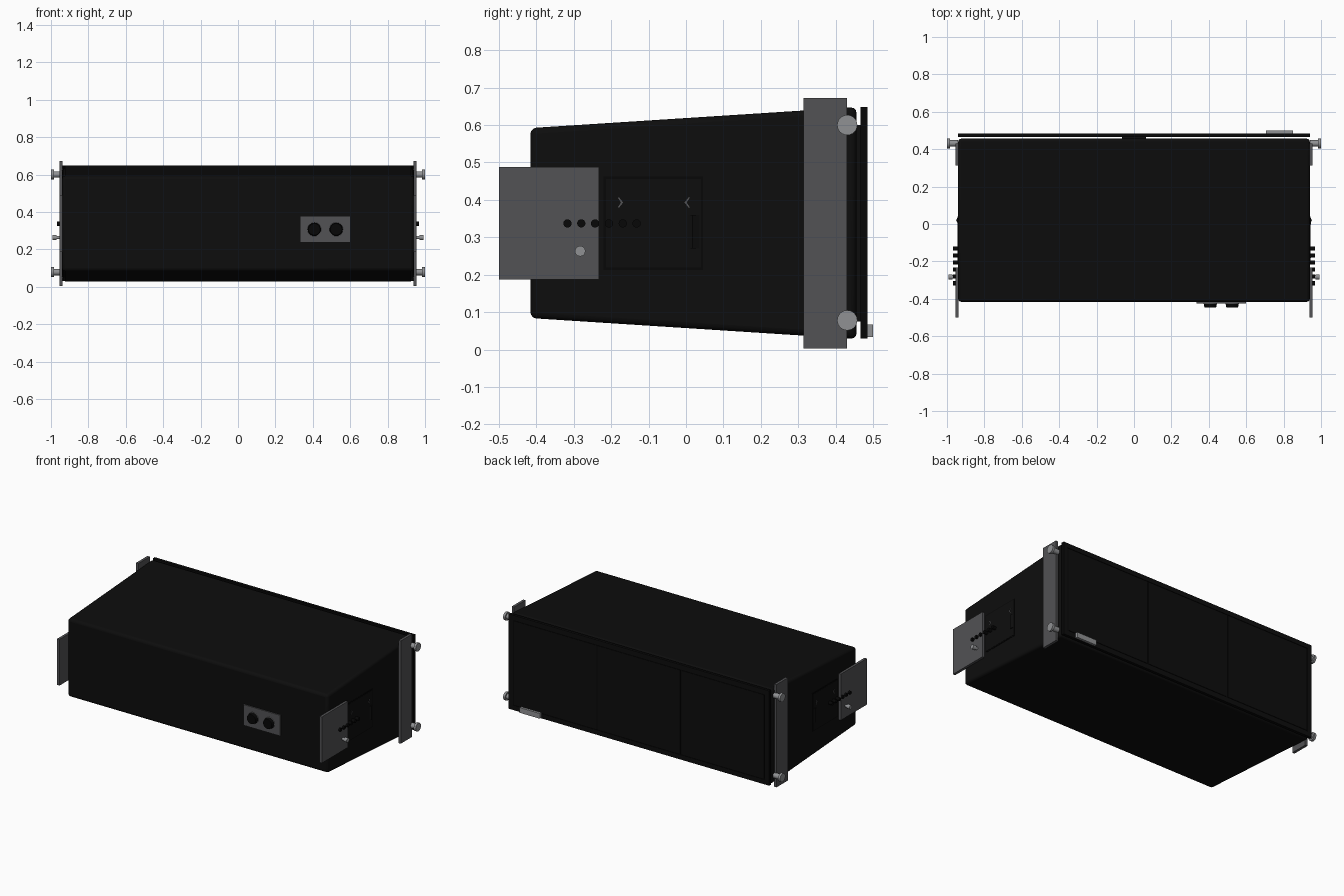
import bpy, bmesh, math
from mathutils import Matrix, Vector

if "Cube" in bpy.data.objects:
    bpy.data.objects.remove(bpy.data.objects["Cube"])


def mat(name, r, g, b):
    m = bpy.data.materials.new(name)
    m.diffuse_color = (r, g, b, 1)
    m.use_nodes = True
    m.node_tree.nodes["Principled BSDF"].inputs["Base Color"].default_value = m.diffuse_color
    return m


BLACK = mat("cabinet black", 0.004, 0.004, 0.004)
DEEP = mat("deep black", 0.002, 0.002, 0.002)
GREY = mat("bracket grey", 0.085, 0.085, 0.09)
STEEL = mat("bolt steel", 0.28, 0.285, 0.295)


def finish(bm, name, m, bevel=0, segs=2):
    bmesh.ops.recalc_face_normals(bm, faces=bm.faces[:])
    me = bpy.data.meshes.new(name)
    bm.to_mesh(me)
    bm.free()
    me.materials.append(m)
    ob = bpy.data.objects.new(name, me)
    bpy.context.collection.objects.link(ob)
    if bevel:
        b = ob.modifiers.new("bevel", 'BEVEL')
        b.width, b.segments = bevel, segs
    bpy.ops.object.select_all(action='DESELECT')
    ob.select_set(True)
    bpy.context.view_layer.objects.active = ob
    bpy.ops.object.shade_smooth_by_angle(angle=math.radians(35))
    return ob


def box(name, x, y, z, m, bevel=0):
    """Box from (min, max) pairs."""
    bm = bmesh.new()
    bmesh.ops.create_cube(bm, size=1)
    for v in bm.verts:
        v.co = [(a[0] + a[1]) / 2 + c * abs(a[1] - a[0]) for a, c in zip((x, y, z), v.co)]
    return finish(bm, name, m, bevel)


def rod(name, start, end, r1, r2, m, sides=24):
    """Cylinder or cone between two points."""
    a, b = Vector(start), Vector(end)
    rot = (b - a).to_track_quat('Z', 'Y').to_matrix().to_4x4()
    bm = bmesh.new()
    bmesh.ops.create_cone(bm, cap_ends=True, segments=sides, radius1=r1, radius2=r2,
                          depth=(b - a).length, matrix=Matrix.Translation((a + b) / 2) @ rot)
    return finish(bm, name, m)


def prism(name, pts, to3d, d0, d1, m, bevel=0, segs=2):
    """Extrude a 2D outline between depths d0 and d1."""
    bm = bmesh.new()
    lo = [bm.verts.new(to3d(u, v, d0)) for u, v in pts]
    hi = [bm.verts.new(to3d(u, v, d1)) for u, v in pts]
    bm.faces.new(lo)
    bm.faces.new(hi)
    for i in range(len(pts)):
        j = (i + 1) % len(pts)
        bm.faces.new((lo[i], lo[j], hi[j], hi[i]))
    return finish(bm, name, m, bevel, segs)


def side(u, v, d):
    return (d, u, v)


# Wedge shaped cabinet
prism("cabinet", [(-0.416, 0.084), (0.456, 0.028), (0.456, 0.648), (-0.416, 0.592)],
      side, -0.94, 0.94, BLACK, 0.016, 3)

# Grille: base sheet, border frame and three panels
box("grille_sheet", (-0.94, 0.94), (0.466, 0.482), (0.03, 0.648), DEEP)
for s in (-1, 1):
    x0 = s * 0.925
    box("grille_frame_side", (x0 - 0.015, x0 + 0.015), (0.466, 0.485), (0.03, 0.648), BLACK)
for z0 in (0.03, 0.618):
    box("grille_frame_rail", (-0.91, 0.91), (0.466, 0.485), (z0, z0 + 0.03), BLACK)
for c in (-0.605, 0, 0.605):
    box("grille_panel", (c - 0.298, c + 0.298), (0.468, 0.485), (0.066, 0.612), BLACK)
box("grille_spacer", (-0.065, 0.065), (0.455, 0.467), (0.075, 0.6), BLACK)
box("blank_badge", (0.705, 0.85), (0.484, 0.5), (0.033, 0.067), STEEL)

# Connector plate on the front
box("connector_plate", (0.335, 0.6), (-0.424, -0.41), (0.24, 0.375), GREY)
for x in (0.408, 0.525):
    rod("connector_rim", (x, -0.42, 0.307), (x, -0.427, 0.307), 0.037, 0.036, STEEL, 32)
    rod("connector_socket", (x, -0.42, 0.307), (x, -0.447, 0.307), 0.037, 0.031, DEEP, 32)

# Rigging hardware and handles, mirrored on both sides
for s in (-1, 1):
    def pin(name, y, z, a, b, r, m, r2=None):
        rod(name, (s * a, y, z), (s * b, y, z), r, r if r2 is None else r2, m)

    box("rear_bracket", (s * 0.938, s * 0.955), (0.314, 0.431), (0.003, 0.673), GREY)
    box("front_bracket", (s * 0.938, s * 0.955), (-0.5, -0.232), (0.187, 0.488), GREY)
    for z in (0.078, 0.6):
        pin("bracket_bolt_shaft", 0.431, z, 0.94, 0.988, 0.017, STEEL)
        pin("bracket_bolt_head", 0.431, z, 0.985, 1.0, 0.027, STEEL)
    pin("release_pin_shaft", -0.283, 0.263, 0.95, 0.975, 0.009, STEEL)
    pin("release_pin_head", -0.283, 0.263, 0.97, 0.992, 0.014, STEEL)
    for i in range(6):
        pin("angle_pin", -0.317 + 0.037 * i, 0.337, 0.935, 0.967, 0.011, DEEP)

    # Handle plate with rim, grip wedge and small chevrons
    box("handle_plate", (s * 0.936, s * 0.942), (-0.22, 0.046), (0.213, 0.462), DEEP)
    box("handle_face", (s * 0.936, s * 0.9435), (-0.214, 0.04), (0.219, 0.456), BLACK)
    prism("handle_grip", [(0.94, 0.0), (0.951, 0.018), (0.94, 0.045)],
          lambda u, v, d: (s * u, v, d), 0.27, 0.36, BLACK)
    for y, k in ((-0.168, 1), (-0.004, -1)):
        tip = y
        prism("handle_chevron",
              [(tip, 0.393), (tip - k * 0.011, 0.407), (tip - k * 0.015, 0.407),
               (tip - k * 0.006, 0.393), (tip - k * 0.015, 0.379), (tip - k * 0.011, 0.379)],
              side, s * 0.942, s * 0.945, GREY)
